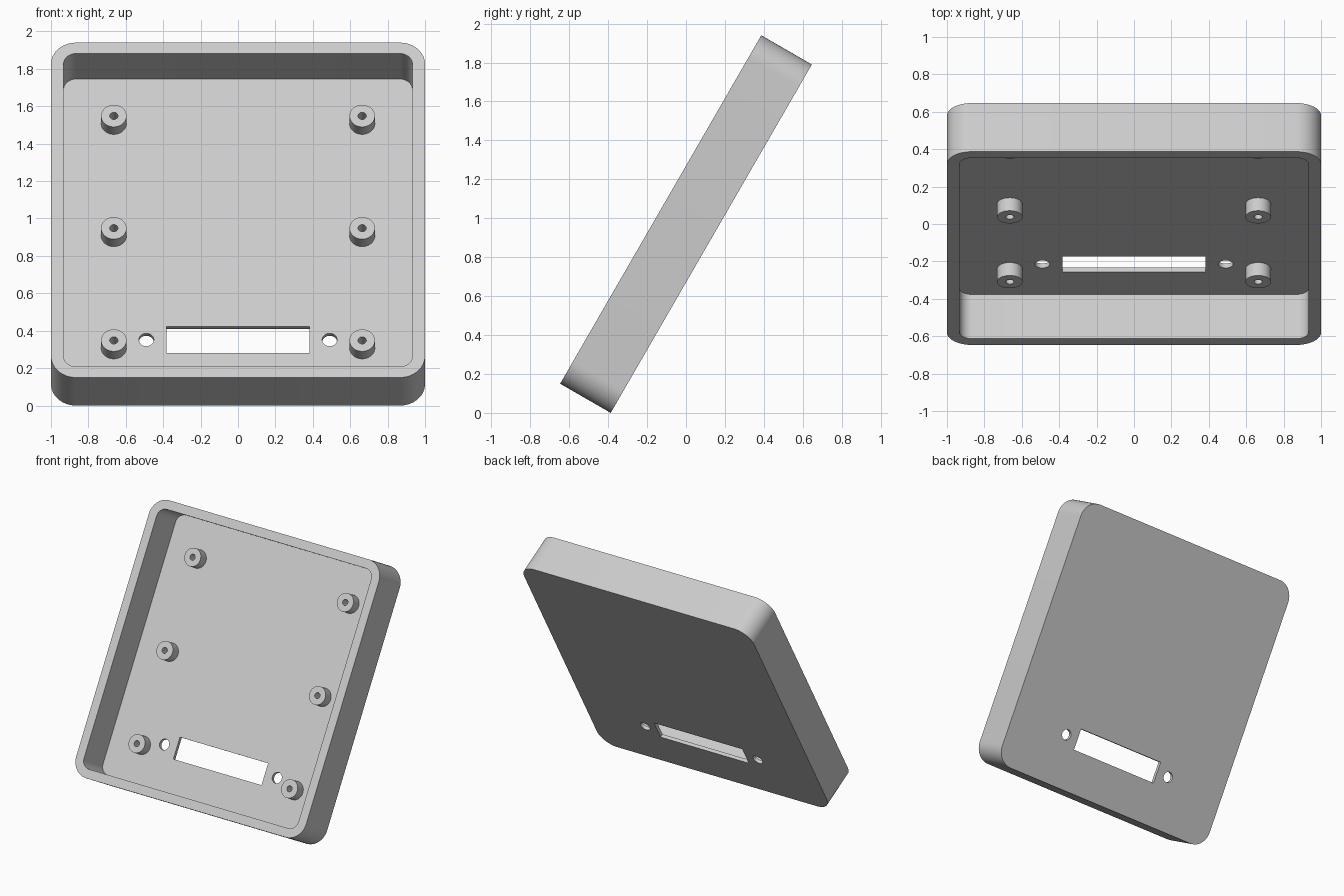
import bpy, bmesh
from math import radians, cos, sin, pi
from mathutils import Matrix

if "Cube" in bpy.data.objects:
    bpy.data.objects.remove(bpy.data.objects["Cube"], do_unlink=True)

WIDTH, LENGTH, DEPTH = 2.0, 2.067, 0.30
WALL, FLOOR = 0.067, 0.027
BACK = -DEPTH / 2
FLOOR_Z = BACK + FLOOR
TILT = radians(60)
PLACE = Matrix.Translation((0, 0, 0.97)) @ Matrix.Rotation(TILT, 4, 'X')

grey = bpy.data.materials.new("light_grey")
grey.use_nodes = True
colour = (0.6, 0.6, 0.6, 1)
grey.diffuse_color = colour
grey.node_tree.nodes["Principled BSDF"].inputs["Base Color"].default_value = colour


def rounded_rect(w, h, r, steps=12):
    """Outline of a rectangle with rounded corners."""
    pts = []
    for i, (sx, sy) in enumerate([(1, 1), (-1, 1), (-1, -1), (1, -1)]):
        for k in range(steps + 1):
            a = (i + k / steps) * pi / 2
            pts.append((sx * (w / 2 - r) + r * cos(a), sy * (h / 2 - r) + r * sin(a)))
    return pts


def circle(r, n=48):
    return [(r * cos(2 * pi * k / n), r * sin(2 * pi * k / n)) for k in range(n)]


def rect(w, h):
    return [(w / 2, h / 2), (-w / 2, h / 2), (-w / 2, -h / 2), (w / 2, -h / 2)]


def prism(name, outline, z0, z1, x=0, y=0):
    """Extrude an outline from z0 to z1."""
    bm = bmesh.new()
    face = bm.faces.new([bm.verts.new((px + x, py + y, z0)) for px, py in outline])
    top = bmesh.ops.extrude_face_region(bm, geom=[face])["geom"]
    verts = [v for v in top if isinstance(v, bmesh.types.BMVert)]
    bmesh.ops.translate(bm, verts=verts, vec=(0, 0, z1 - z0))
    bmesh.ops.recalc_face_normals(bm, faces=bm.faces)
    mesh = bpy.data.meshes.new(name)
    bm.to_mesh(mesh)
    bm.free()
    mesh.materials.append(grey)
    ob = bpy.data.objects.new(name, mesh)
    bpy.context.collection.objects.link(ob)
    return ob


def activate(ob):
    bpy.ops.object.select_all(action='DESELECT')
    ob.select_set(True)
    bpy.context.view_layer.objects.active = ob


def cut(ob, cutter):
    """Subtract the cutter and discard it."""
    cutter.hide_render = True
    mod = ob.modifiers.new("cut", 'BOOLEAN')
    mod.operation = 'DIFFERENCE'
    mod.solver = 'EXACT'
    mod.object = cutter
    activate(ob)
    bpy.ops.object.modifier_apply(modifier=mod.name)
    bpy.data.objects.remove(cutter, do_unlink=True)


def smooth(ob):
    activate(ob)
    bpy.ops.object.shade_smooth_by_angle(angle=radians(30))


# Open tray with rounded corners
tray = prism("tray", rounded_rect(WIDTH, LENGTH, 0.133), BACK, -BACK)
cut(tray, prism("cavity_cutter",
                rounded_rect(WIDTH - 2 * WALL, LENGTH - 2 * WALL, 0.067), FLOOR_Z, 0.3))

# Connector slot with a screw hole on each side
SLOT_Y = -0.643
cut(tray, prism("slot_cutter", rect(0.767, 0.163), -0.3, 0, 0, SLOT_Y))
for side in (-1, 1):
    cut(tray, prism("screw_hole_cutter", circle(0.04), -0.3, 0, side * 0.49, SLOT_Y))
smooth(tray)
tray.matrix_world = PLACE

# Hollow standoffs, three down each side
standoff = prism("standoff", circle(0.068), -0.005, 0.08)
cut(standoff, prism("bore_cutter", circle(0.022, 32), -0.1, 0.2))
smooth(standoff)
for side, label in ((-1, "right"), (1, "left")):
    for row, y in (("lower", -0.693), ("middle", 0), ("upper", 0.693)):
        post = bpy.data.objects.new(f"standoff_{row}_{label}", standoff.data)
        bpy.context.collection.objects.link(post)
        post.matrix_world = PLACE @ Matrix.Translation((side * 0.664, y, FLOOR_Z))
bpy.data.objects.remove(standoff, do_unlink=True)
